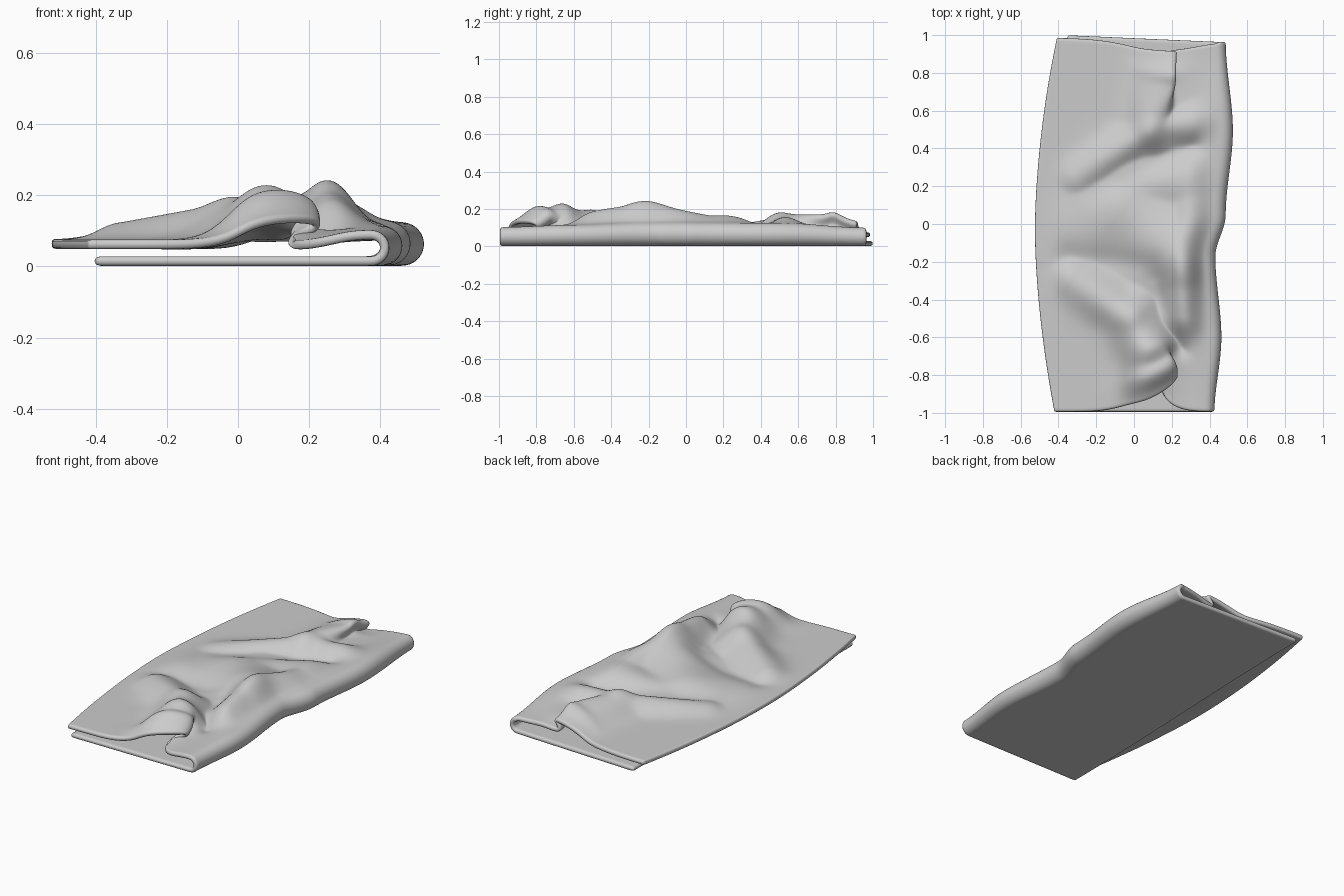
import bpy, bmesh, math

if "Cube" in bpy.data.objects:
    bpy.data.objects.remove(bpy.data.objects["Cube"])

NV, NB, NA, NT = 100, 26, 10, 76      # rows along y; columns: bottom, fold, top


def gauss(d, w):
    return math.exp(-(d / w) ** 2)


def smooth(a, b, t):
    t = max(0.0, min(1.0, (t - a) / (b - a)))
    return t * t * (3 - 2 * t)


def curve(pts, y):
    for (y0, a), (y1, b) in zip(pts, pts[1:]):
        if y <= y1:
            return a + (b - a) * smooth(y0, y1, y)
    return pts[-1][1]


# Fold edge seen from above, and the half-gap of the fold
RIGHT = [(-1, .425), (-.6, .462), (-.17, .43), (.05, .485), (.5, .523), (1, .485)]
GAP = [(-1, .037), (-.6, .043), (-.2, .05), (.5, .048), (1, .036)]

# Wrinkles: x1, y1, x2, y2, height1, height2, width
RIDGES = [
    (.30, -.19, .31, -.25, .125, .125, .13),   # peak beside the fold
    (.31, -.22, .26, -.48, .125, .09, .13),
    (.31, -.22, .34, .15, .125, .05, .15),
    (.28, -.20, -.05, .06, .11, .06, .20),     # broad swell
    (-.05, .06, -.28, -.02, .06, .03, .20),
    (.00, .22, .28, .22, .045, .05, .15),
    (-.32, -.30, -.02, -.50, .05, .105, .11),  # front ridge
    (-.02, -.50, .07, -.68, .105, .13, .13),
    (.07, -.68, .07, -.85, .13, .12, .12),
    (.07, -.85, .09, -1.0, .12, .06, .10),
    (-.30, .25, .08, .50, .035, .08, .09),     # back ridge
    (.08, .50, .13, .84, .09, .09, .11),
    (.13, .84, .13, 1.0, .09, .055, .10),
    (.10, .52, .38, .54, .075, .035, .09),
]
HOLLOWS = [
    (.12, -.30, .24, -.66, -.02, -.035, .06),
    (-.20, .17, .32, .41, -.008, -.022, .06),
    (-.35, -.17, .10, -.22, -.015, -.015, .07),
]


def wrinkle(x, y, w):
    x1, y1, x2, y2, h1, h2, width = w
    dx, dy = x2 - x1, y2 - y1
    t = max(0, min(1, ((x - x1) * dx + (y - y1) * dy) / (dx * dx + dy * dy)))
    d = math.hypot(x - x1 - t * dx, y - y1 - t * dy)
    return (h1 + (h2 - h1) * t) * gauss(d, width)


def relief(x, y):
    # soft maximum, so ridges that meet blend instead of adding up
    p = 5
    up = sum(wrinkle(x, y, w) ** p for w in RIDGES) ** (1 / p)
    return up + sum(wrinkle(x, y, w) for w in HOLLOWS)


def section(v):
    """One row of the folded sheet: bottom layer, rolled fold, top layer."""
    rx, r = curve(RIGHT, v) - .012, curve(GAP, v)
    zb, row = .015, []
    cx = rx - r
    back = smooth(.0, 1, v)
    bl = -.405 + .05 * smooth(-1, 1, v)
    lx = -.415 - .11 * (1 - abs(v + .03) ** 1.75)
    # bottom layer
    for i in range(NB):
        t = i / NB
        x = bl + (cx - bl) * t
        row.append((x, v * (1 - .035 * t * back), zb))
    # rolled fold
    for i in range(NA):
        a = math.pi * i / NA
        row.append((cx + r * math.sin(a), v * (1 - .035 * back), zb + r - r * math.cos(a)))
    # top layer, with the overlapping pleats at both ends
    front = 1 - smooth(-.95, -.62, v)
    rear = smooth(.48, .82, v)
    for i in range(NT + 1):
        s = i / NT
        x0 = cx + (lx - cx) * s
        x = x0 + front * (.11 * gauss(s - .31, .075) - .075 * gauss(s - .22, .075))
        x += rear * (.085 * gauss(s - .35, .08) - .045 * gauss(s - .27, .07))
        pull = .16 * gauss(s - .28, .085) + .05 * gauss(s - .4, .2) if v < 0 else \
            .035 + .05 * gauss(s - .33, .25) - .02 * smooth(.4, 1, s)
        y = v * (1 - pull * (smooth(.5, 1, abs(v))))
        base = zb + 2 * r + (.062 - zb - 2 * r) * smooth(0, .5, s)
        # tuck the pleat underside down
        base -= front * .03 * gauss(s - .2, .08) + rear * .025 * gauss(s - .25, .06)
        z = base + relief(x0, v) * smooth(-.02, .17, s) * (1 - .8 * smooth(.8, 1, s))
        row.append((x, y, max(z, .048)))
    return row


# Folded blanket
bm = bmesh.new()
rows = [[bm.verts.new(p) for p in section(-.995 + 1.995 * j / NV)] for j in range(NV + 1)]
for a, b in zip(rows, rows[1:]):
    for i in range(len(a) - 1):
        bm.faces.new((a[i], b[i], b[i + 1], a[i + 1]))
bmesh.ops.recalc_face_normals(bm, faces=bm.faces)
me = bpy.data.meshes.new("folded_blanket")
bm.to_mesh(me)
bm.free()
blanket = bpy.data.objects.new("folded_blanket", me)
bpy.context.collection.objects.link(blanket)
for p in me.polygons:
    p.use_smooth = True

# Cloth thickness with a rounded hem
sol = blanket.modifiers.new("thickness", 'SOLIDIFY')
sol.thickness, sol.offset = .027, 0
sub = blanket.modifiers.new("soften", 'SUBSURF')
sub.levels = sub.render_levels = 1
